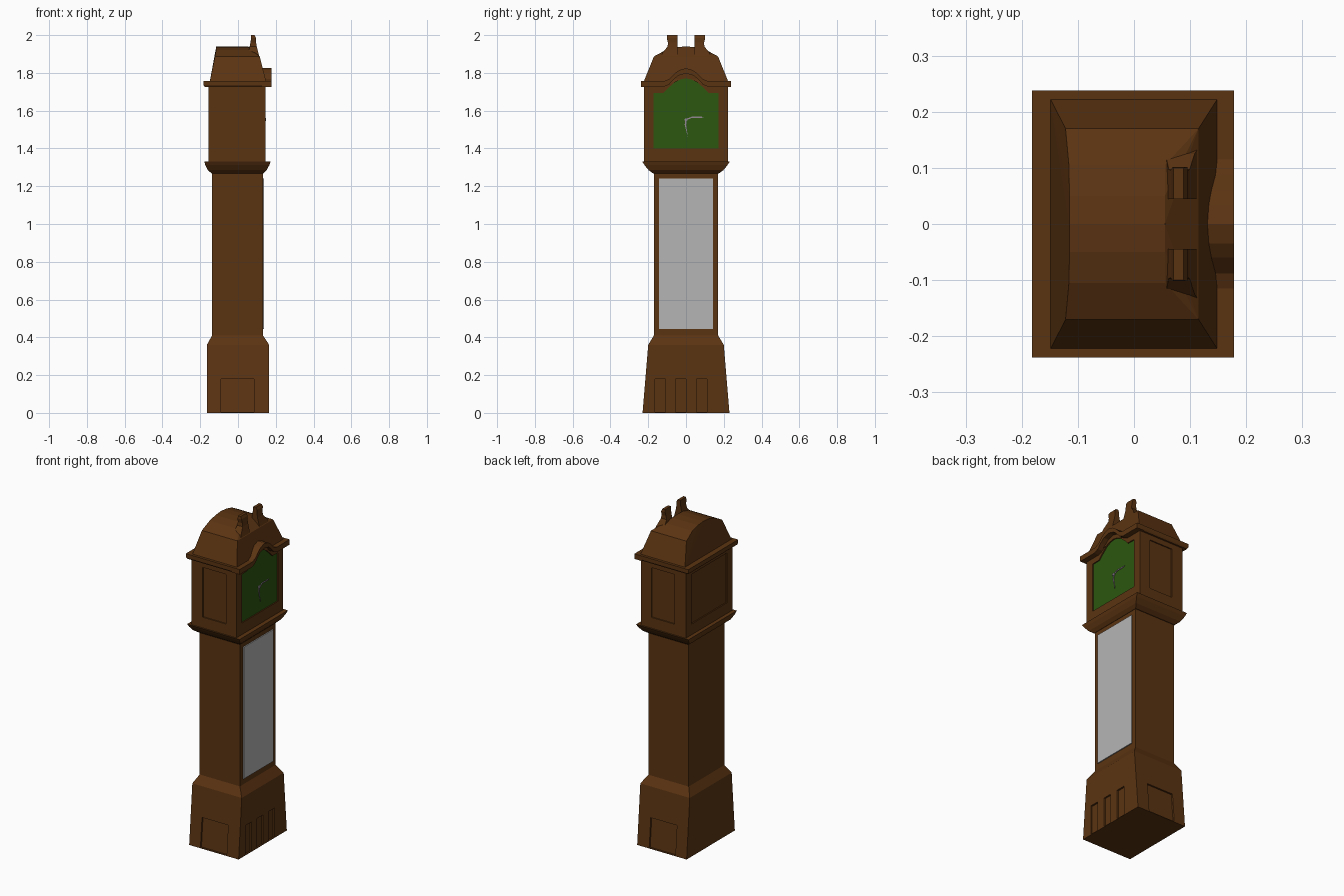
import bpy, bmesh

if "Cube" in bpy.data.objects:
    bpy.data.objects.remove(bpy.data.objects["Cube"])

def material(name, rgb):
    m = bpy.data.materials.new(name)
    m.diffuse_color = (*rgb, 1)
    m.use_nodes = True
    m.node_tree.nodes["Principled BSDF"].inputs["Base Color"].default_value = m.diffuse_color
    return m

WOOD = material("wood", (0.105, 0.034, 0.006))
GREEN = material("dial_green", (0.025, 0.095, 0.005))
GREY = material("light_grey", (0.46, 0.46, 0.46))
METAL = material("hand_metal", (0.3, 0.25, 0.3))

def finish(bm, name, mat):
    bmesh.ops.recalc_face_normals(bm, faces=bm.faces)
    me = bpy.data.meshes.new(name)
    bm.to_mesh(me)
    bm.free()
    ob = bpy.data.objects.new(name, me)
    me.materials.append(mat)
    bpy.context.collection.objects.link(ob)
    return ob

def skin(name, rings, mat=WOOD):
    """Closed solid through a list of equal-length point rings."""
    bm = bmesh.new()
    vs = [[bm.verts.new(p) for p in r] for r in rings]
    n = len(rings[0])
    for a, b in zip(vs, vs[1:]):
        for i in range(n):
            j = (i + 1) % n
            bm.faces.new((a[i], a[j], b[j], b[i]))
    bm.faces.new(vs[0])
    bm.faces.new(vs[-1])
    return finish(bm, name, mat)

def loft(name, sections, mat=WOOD):
    """Stack of rectangles (x0, x1, y0, y1, z)."""
    return skin(name, [[(a, c, z), (b, c, z), (b, d, z), (a, d, z)]
                       for a, b, c, d, z in sections], mat)

def box(name, x0, x1, y0, y1, z0, z1, mat=WOOD):
    return loft(name, [(x0, x1, y0, y1, z0), (x0, x1, y0, y1, z1)], mat)

def prism(name, pts, x0, x1, mat=WOOD):
    """(y, z) outline extruded along x."""
    return skin(name, [[(x, y, z) for y, z in pts] for x in (x0, x1)], mat)

def mirrored(half):
    """Complete a symmetric outline given from the right side to the centre."""
    return half + [(-y, z) for y, z in reversed(half) if y > 0]

def cut(targets, cutter):
    for t in targets:
        m = t.modifiers.new("recess", 'BOOLEAN')
        m.operation, m.solver, m.object = 'DIFFERENCE', 'EXACT', cutter
        bpy.context.view_layer.objects.active = t
        bpy.ops.object.modifier_apply(modifier=m.name)
    bpy.data.objects.remove(cutter)

# Base: flared plinth with recessed panels
base = loft("base", [(-.165, .165, -.23, .23, 0), (-.165, .165, -.2, .2, .36),
                     (-.137, .132, -.17, .17, .41)])
for y in (-.165, -.055, .055):
    cut([base], box("slot_cutter", .155, .2, y, y + .056, .004, .18))
for s in (-1, 1):
    ring = lambda z, y: [(-.09, s * y, z), (.085, s * y, z), (.085, s * .3, z), (-.09, s * .3, z)]
    cut([base], skin("panel_cutter", [ring(.004, .2197), ring(.18, .205)]))

# Trunk and its long door
box("trunk", -.137, .132, -.17, .17, .405, 1.275)
box("trunk_door", .12, .138, -.142, .142, .445, 1.24, GREY)

# Moulding under the hood
loft("lower_moulding", [(-.139, .134, -.174, .174, 1.268), (-.16, .152, -.198, .198, 1.285),
                        (-.173, .166, -.22, .22, 1.312), (-.178, .172, -.231, .231, 1.33)])

# Hood with side and back panels
hood = box("hood", -.155, .146, -.223, .223, 1.325, 1.74)
for s in (-1, 1):
    ys = sorted((s * .216, s * .3))
    cut([hood], box("panel_cutter", -.08, .075, *ys, 1.395, 1.695))
cut([hood], box("panel_cutter", -.2, -.148, -.17, .17, 1.395, 1.695))

# Arch wall over the dial, arched front cornice and straight cornice behind it
arch_low = [(.12, 1.726), (.09, 1.738), (.065, 1.765), (.04, 1.786), (0, 1.797)]
arch_high = [(.115, 1.757), (.088, 1.768), (.06, 1.797), (.035, 1.815), (0, 1.825)]
wall = prism("arch_wall", mirrored([(.15, 1.72)] + arch_low), .09, .146)
top = mirrored([(.238, 1.757)] + arch_high)
bottom = mirrored([(.238, 1.726)] + arch_low)
bm = bmesh.new()
rows = [[[bm.verts.new((x, y, z)) for y, z in line] for line in (bottom, top)] for x in (.128, .178)]
(lb, lt), (rb, rt) = rows
for a, b in ((lb, lt), (rb, rt), (lb, rb), (lt, rt)):
    for i in range(len(a) - 1):
        bm.faces.new((a[i], a[i + 1], b[i + 1], b[i]))
for i in (0, -1):
    bm.faces.new((lb[i], lt[i], rt[i], rb[i]))
finish(bm, "arched_cornice", WOOD)
loft("cornice", [(-.176, .132, -.233, .233, 1.726), (-.182, .132, -.238, .238, 1.735),
                 (-.182, .132, -.238, .238, 1.757)])

# Domed roof, lower at the front
bm = bmesh.new()
for x0, x1, z, y in ((-.15, .15, 1.75, .225), (-.122, .115, 1.887, .17),
                     (-.116, .055, 1.922, .105), (-.115, .055, 1.936, .05), (-.115, .055, 1.94, 0)):
    for x in (x0, x1):
        for s in ((1, -1) if y else (1,)):
            bm.verts.new((x, s * y, z))
bmesh.ops.convex_hull(bm, input=bm.verts)
bmesh.ops.dissolve_limit(bm, angle_limit=.01, verts=bm.verts, edges=bm.edges)
roof = finish(bm, "roof", WOOD)

# Pair of horns on the roof front
for s, side in ((1, "left"), (-1, "right")):
    loft(side + "_horn", [(x0, x1, s * .045, s * y, z) for x0, x1, y, z in
         ((.055, .118, .14, 1.87), (.056, .108, .125, 1.905),
          (.062, .099, .097, 1.94), (.066, .096, .096, 1.96), (.069, .095, .102, 1.985))]
         + [(.07, .088, s * .045, s * .1, 2.0)])

# Recessed arched dial
dial = mirrored([(.172, 1.4), (.172, 1.693), (.12, 1.694), (.1, 1.715), (.06, 1.75), (.03, 1.765), (0, 1.771)])
cut([hood, wall, roof], prism("dial_cutter", dial, .138, .2))
prism("dial", dial, .12, .1395, GREEN)

# Clock hands and hub
prism("minute_hand", [(0, 1.549), (.03, 1.561), (.08, 1.561), (.097, 1.567), (.08, 1.568), (.03, 1.568), (-.004, 1.555)],
      .142, .145, METAL)
prism("hour_hand", [(-.004, 1.552), (-.007, 1.525), (.01, 1.46), (.001, 1.525), (.004, 1.55)],
      .141, .144, METAL)
bpy.ops.mesh.primitive_cylinder_add(vertices=8, radius=.008, depth=.01,
                                    location=(.142, 0, 1.552), rotation=(0, 1.5708, 0))
hub = bpy.context.object
hub.name = "hand_hub"
hub.data.materials.append(METAL)
